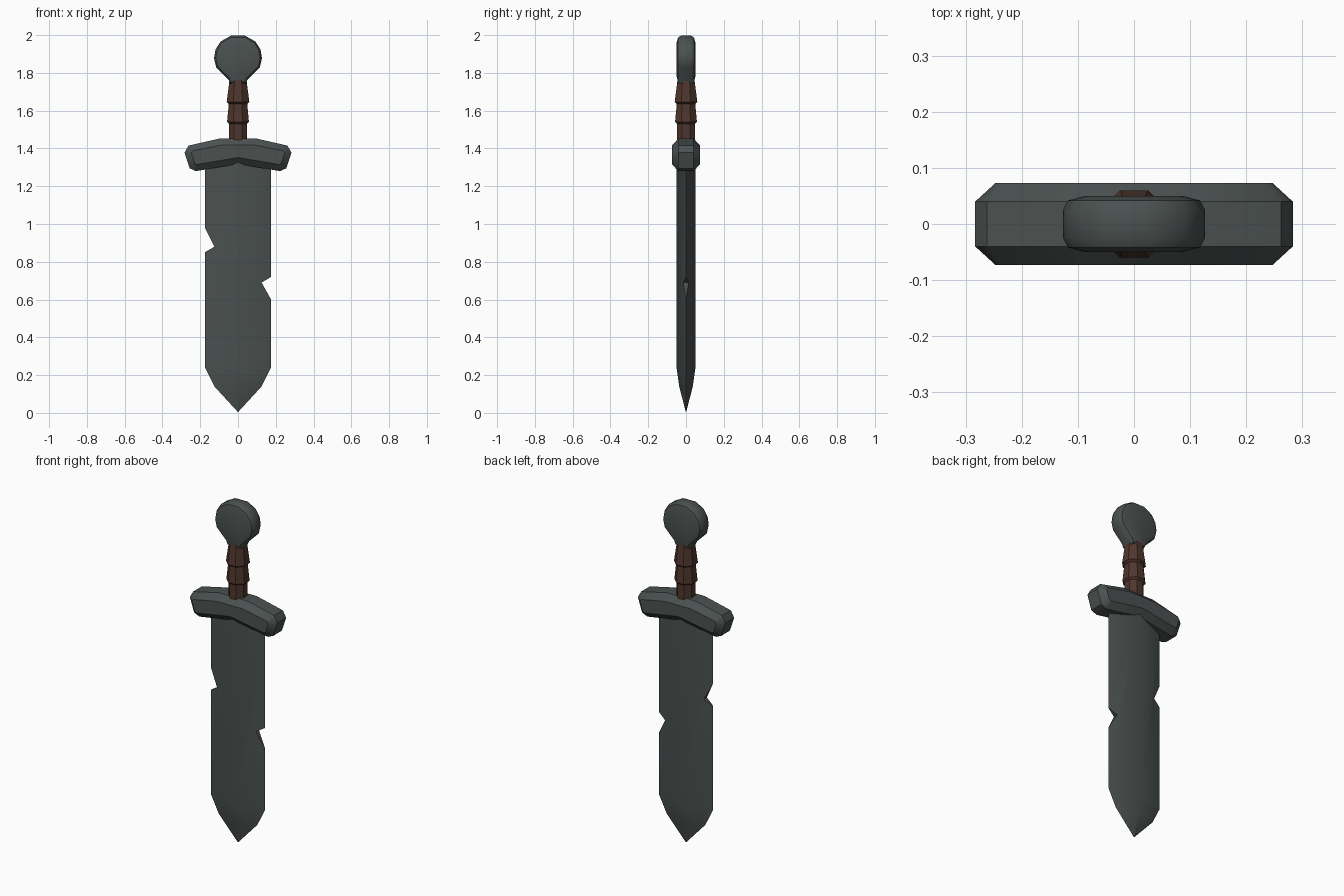
import bpy, bmesh, math

if "Cube" in bpy.data.objects:
    bpy.data.objects.remove(bpy.data.objects["Cube"])

def material(name, rgb):
    m = bpy.data.materials.new(name)
    m.diffuse_color = (*rgb, 1)
    m.use_nodes = True
    m.node_tree.nodes["Principled BSDF"].inputs["Base Color"].default_value = m.diffuse_color
    return m

steel = material("dark steel", (0.070, 0.083, 0.081))
leather = material("brown leather", (0.078, 0.037, 0.026))

def loft(name, rings, mat):
    """Skin a list of equal-length point rings and cap both ends."""
    bm = bmesh.new()
    loops = [[bm.verts.new(p) for p in r] for r in rings]
    n = len(loops[0])
    for a, b in zip(loops, loops[1:]):
        for i in range(n):
            j = (i + 1) % n
            bm.faces.new((a[i], a[j], b[j], b[i]))
    bm.faces.new(loops[0])
    bm.faces.new(loops[-1])
    bmesh.ops.remove_doubles(bm, verts=bm.verts, dist=1e-5)
    bmesh.ops.recalc_face_normals(bm, faces=bm.faces)
    me = bpy.data.meshes.new(name)
    bm.to_mesh(me)
    bm.free()
    me.materials.append(mat)
    ob = bpy.data.objects.new(name, me)
    bpy.context.collection.objects.link(ob)
    return ob

def activate(ob):
    bpy.ops.object.select_all(action='DESELECT')
    ob.select_set(True)
    bpy.context.view_layer.objects.active = ob

def smooth(ob, angle):
    activate(ob)
    bpy.ops.object.shade_smooth_by_angle(angle=math.radians(angle))

def at_y(outline, y):
    return [(x, y, z) for x, z in outline]

def mirrored(half):
    """Close a right-hand outline by mirroring it across x = 0."""
    return half + [(-x, z) for x, z in reversed(half) if x > 0]

# Blade: diamond section narrowing to a point
def diamond(z, w, t):
    return [(w, 0, z), (0, t, z), (-w, 0, z), (0, -t, z)]

blade = loft("blade", [diamond(1.36, 0.175, 0.05), diamond(0.24, 0.175, 0.05),
                       diamond(0.14, 0.125, 0.036), diamond(0.005, 0.001, 0.001)], steel)

# Battle notches cut from both edges
notches = [[(-0.225, 1.08), (-0.125, 0.88), (-0.225, 0.82)],
           [(0.225, 0.75), (0.125, 0.69), (0.225, 0.51)]]
for tri in notches:
    cutter = loft("notch_cutter", [at_y(tri, -0.2), at_y(tri, 0.2)], steel)
    cutter.hide_render = True
    mod = blade.modifiers.new("notch", 'BOOLEAN')
    mod.operation = 'DIFFERENCE'
    mod.solver = 'EXACT'
    mod.object = cutter
    activate(blade)
    bpy.ops.object.modifier_apply(modifier=mod.name)
    bpy.data.objects.remove(cutter)
smooth(blade, 40)

# Crossguard: bent bar with chamfered edges
outer = mirrored([(0, 1.317), (0.222, 1.28), (0.256, 1.295), (0.283, 1.378),
                  (0.262, 1.415), (0.095, 1.453)])
inner = mirrored([(0, 1.352), (0.218, 1.315), (0.230, 1.322), (0.247, 1.375),
                  (0.238, 1.388), (0.085, 1.418)])
guard = loft("crossguard", [at_y(inner, -0.073), at_y(outer, -0.04),
                            at_y(outer, 0.04), at_y(inner, 0.073)], steel)
smooth(guard, 35)

# Grip: octagonal, with stepped leather wraps
def octagon(z, r):
    R = r / math.cos(math.pi / 8)
    return [(R * math.cos((k + 0.5) * math.pi / 4),
             R * math.sin((k + 0.5) * math.pi / 4), z) for k in range(8)]

grip = loft("grip", [octagon(z, r) for z, r in
                     [(1.42, 0.048), (1.53, 0.048), (1.54, 0.058), (1.635, 0.049),
                      (1.645, 0.060), (1.77, 0.044)]], leather)
smooth(grip, 30)

# Pommel: rounded disc drawn down to a neck
disc = mirrored([(0.042, 1.74), (0.05, 1.763), (0.117, 1.83), (0.128, 1.877),
                 (0.12, 1.925), (0.093, 1.967), (0.038, 1.998)])

def disc_ring(y, s):
    return [(x * s, y, 1.875 + (z - 1.875) * s) for x, z in disc]

pommel = loft("pommel", [disc_ring(y, s) for y, s in
                         [(-0.05, 0.68), (-0.042, 0.92), (-0.025, 0.99), (0.025, 0.99),
                          (0.042, 0.92), (0.05, 0.68)]], steel)
smooth(pommel, 45)
